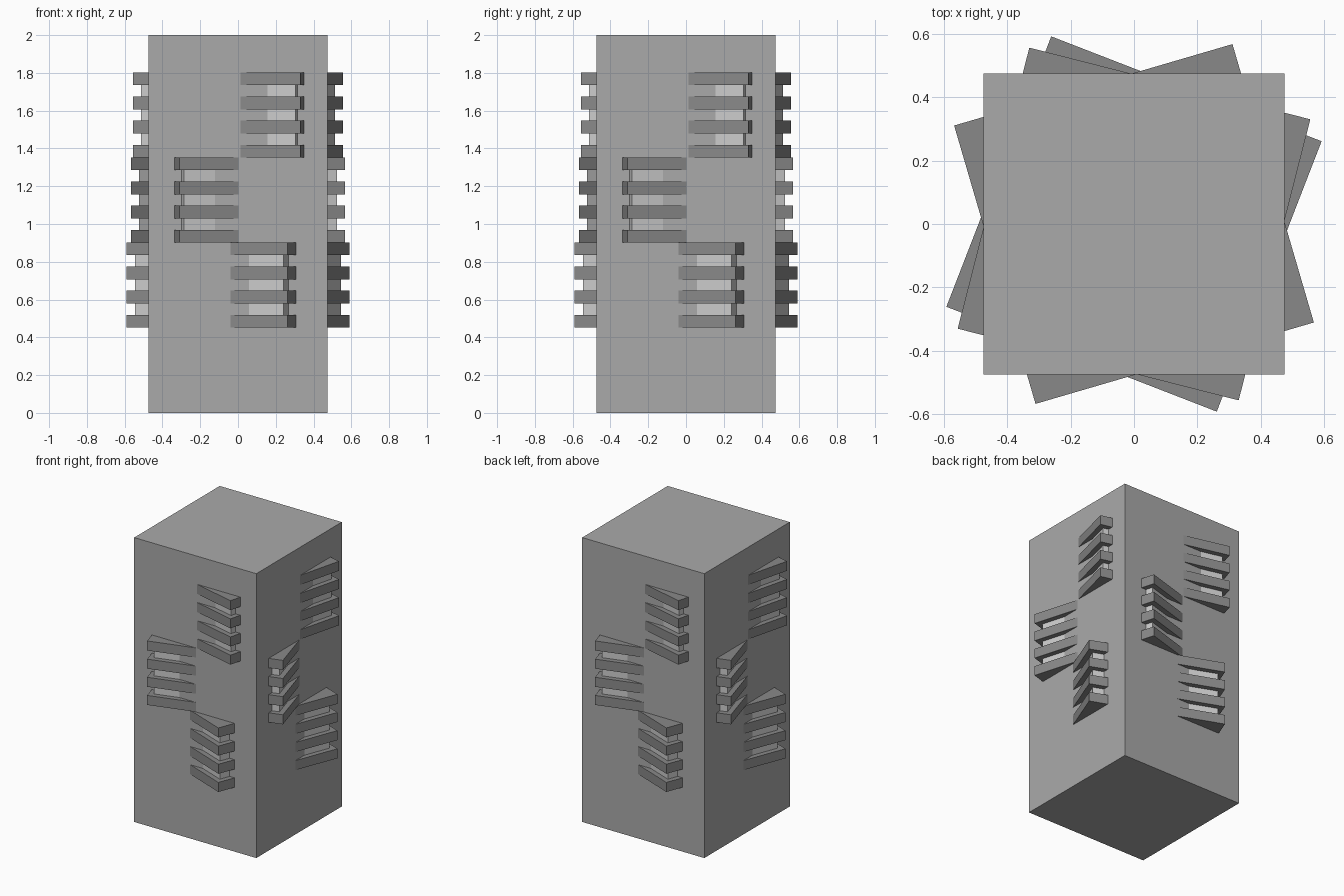
import bpy
from math import radians

if "Cube" in bpy.data.objects:
    bpy.data.objects.remove(bpy.data.objects["Cube"])


def material(name, v):
    m = bpy.data.materials.new(name)
    m.diffuse_color = (v, v, v, 1)
    m.use_nodes = True
    m.node_tree.nodes["Principled BSDF"].inputs["Base Color"].default_value = m.diffuse_color
    return m


BODY = material("mid_grey", 0.4)
SLAT = material("dark_grey", 0.25)
PANE = material("light_grey", 0.8)


def block(name, width, z0, z1, mat, angle=0.0):
    """Square block centred on the axis, spanning z0 to z1."""
    bpy.ops.mesh.primitive_cube_add(size=1, location=(0, 0, (z0 + z1) / 2),
                                    rotation=(0, 0, radians(angle)))
    ob = bpy.context.object
    ob.name = name
    ob.scale = (width, width, z1 - z0)
    bpy.ops.object.transform_apply(location=False, rotation=False, scale=True)
    ob.data.materials.append(mat)
    return ob


# main tower
block("tower_body", 0.95, 0, 2, BODY)

# three twisted window stacks: recessed light core with four dark slats
THICK, COUNT, HEIGHT = 0.067, 4, 0.45
PITCH = (HEIGHT - THICK) / (COUNT - 1)
stacks = [("lower", 0.452, -21.2), ("middle", 0.902, 16.3), ("upper", 1.352, -14.3)]
for label, base, angle in stacks:
    block(label + "_window_core", 0.843, base + THICK / 2,
          base + HEIGHT - THICK / 2, PANE, angle)
    for i in range(COUNT):
        z = base + i * PITCH
        block(f"{label}_slat_{i + 1}", 0.914, z, z + THICK, SLAT, angle)
